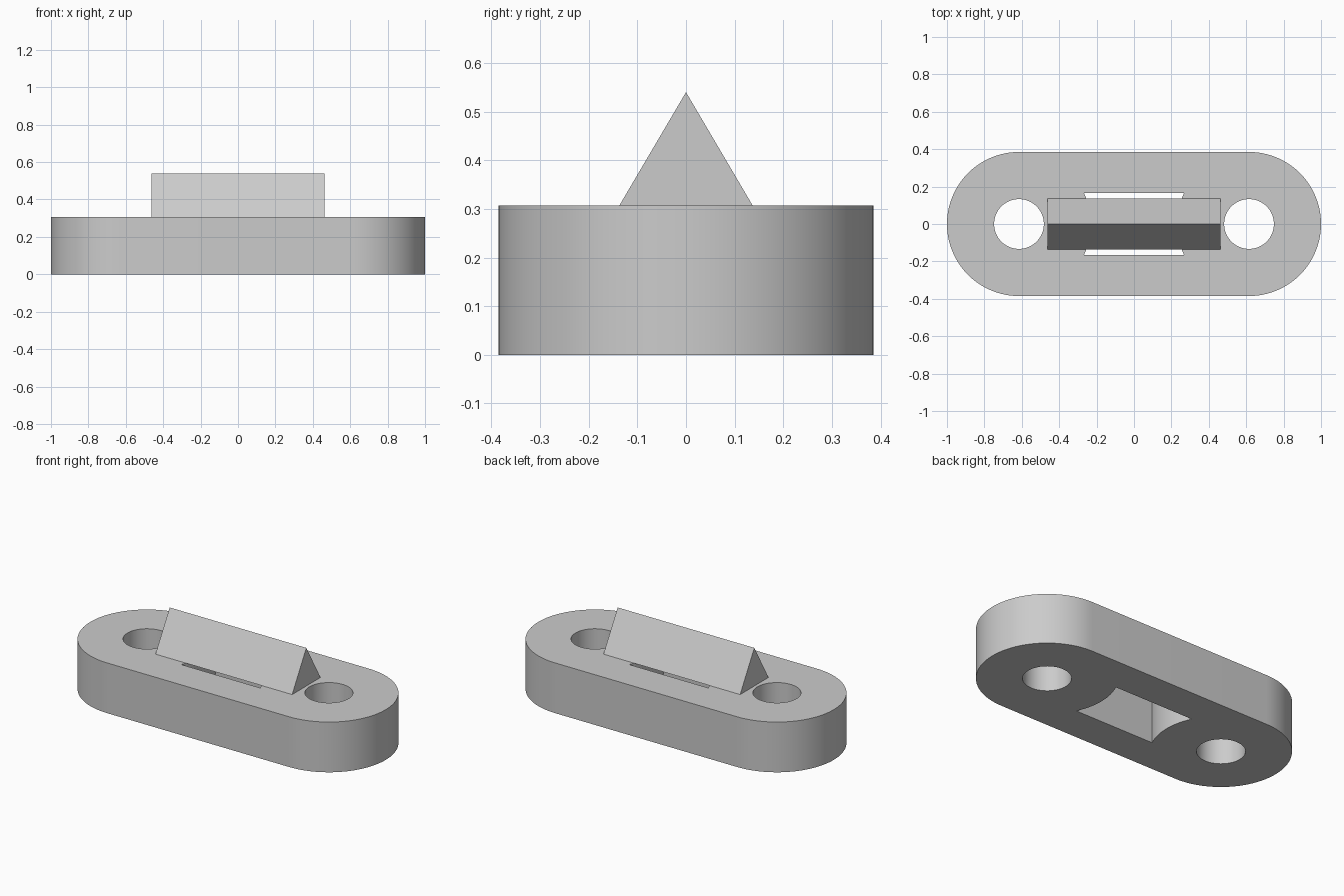
import bpy, bmesh
from math import pi, asin, sin, cos, radians

cube = bpy.data.objects.get("Cube")
if cube:
    bpy.data.objects.remove(cube, do_unlink=True)

HOLE_X = 0.615       # centres of the rounded ends and their holes
END_R = 0.385
HOLE_R = 0.133
HEIGHT = 0.307
SLOT_HALF = 0.167

grey = bpy.data.materials.new("light_grey")
grey.use_nodes = True
grey.diffuse_color = (0.6, 0.6, 0.6, 1)
grey.node_tree.nodes["Principled BSDF"].inputs["Base Color"].default_value = (0.6, 0.6, 0.6, 1)


def arc(cx, radius, start, end, steps):
    """Points on an arc centred on the x axis."""
    return [(cx + radius * cos(start + (end - start) * i / steps),
             radius * sin(start + (end - start) * i / steps)) for i in range(steps + 1)]


def add_object(name, bm):
    bmesh.ops.recalc_face_normals(bm, faces=bm.faces)
    mesh = bpy.data.meshes.new(name)
    bm.to_mesh(mesh)
    bm.free()
    mesh.materials.append(grey)
    obj = bpy.data.objects.new(name, mesh)
    bpy.context.collection.objects.link(obj)
    return obj


def extruded_plate(name, loops, height):
    """Solid plate from an outline and the openings inside it."""
    curve = bpy.data.curves.new(name + "_profile", "CURVE")
    curve.dimensions = "2D"
    curve.fill_mode = "BOTH"
    curve.extrude = height / 2
    for loop in loops:
        spline = curve.splines.new("POLY")
        spline.points.add(len(loop) - 1)
        for point, (x, y) in zip(spline.points, loop):
            point.co = (x, y, 0, 1)
        spline.use_cyclic_u = True
    profile = bpy.data.objects.new(name + "_profile", curve)
    bpy.context.collection.objects.link(profile)
    solid = bpy.data.meshes.new_from_object(
        profile.evaluated_get(bpy.context.evaluated_depsgraph_get()))
    bpy.data.objects.remove(profile, do_unlink=True)
    bm = bmesh.new()
    bm.from_mesh(solid)
    bpy.data.meshes.remove(solid)
    bmesh.ops.remove_doubles(bm, verts=bm.verts, dist=0.0001)
    bmesh.ops.translate(bm, verts=bm.verts, vec=(0, 0, height / 2))
    return add_object(name, bm)


# Base plate: stadium outline, two round holes, slot with inward-bulging ends
outline = arc(HOLE_X, END_R, -pi / 2, pi / 2, 48) + arc(-HOLE_X, END_R, pi / 2, 3 * pi / 2, 48)
holes = [arc(side * HOLE_X, HOLE_R, 0, 2 * pi, 64)[:-1] for side in (-1, 1)]
spread = asin(SLOT_HALF / END_R)
slot = (arc(HOLE_X, END_R, pi + spread, pi - spread, 16)
        + arc(-HOLE_X, END_R, spread, -spread, 16))
base = extruded_plate("base_plate", [outline, *holes, slot], HEIGHT)

# Triangular ridge bridging the slot
bm = bmesh.new()
section = [(-0.137, HEIGHT), (0.137, HEIGHT), (0, 0.54)]
end_face = bm.faces.new([bm.verts.new((-0.462, y, z)) for y, z in section])
swept = bmesh.ops.extrude_face_region(bm, geom=[end_face], use_keep_orig=True)
bmesh.ops.translate(bm, vec=(0.924, 0, 0),
                    verts=[v for v in swept["geom"] if isinstance(v, bmesh.types.BMVert)])
add_object("ridge", bm)

# Smooth the rounded walls, keep the rims crisp
bpy.ops.object.select_all(action="DESELECT")
base.select_set(True)
bpy.context.view_layer.objects.active = base
bpy.ops.object.shade_smooth_by_angle(angle=radians(30))
